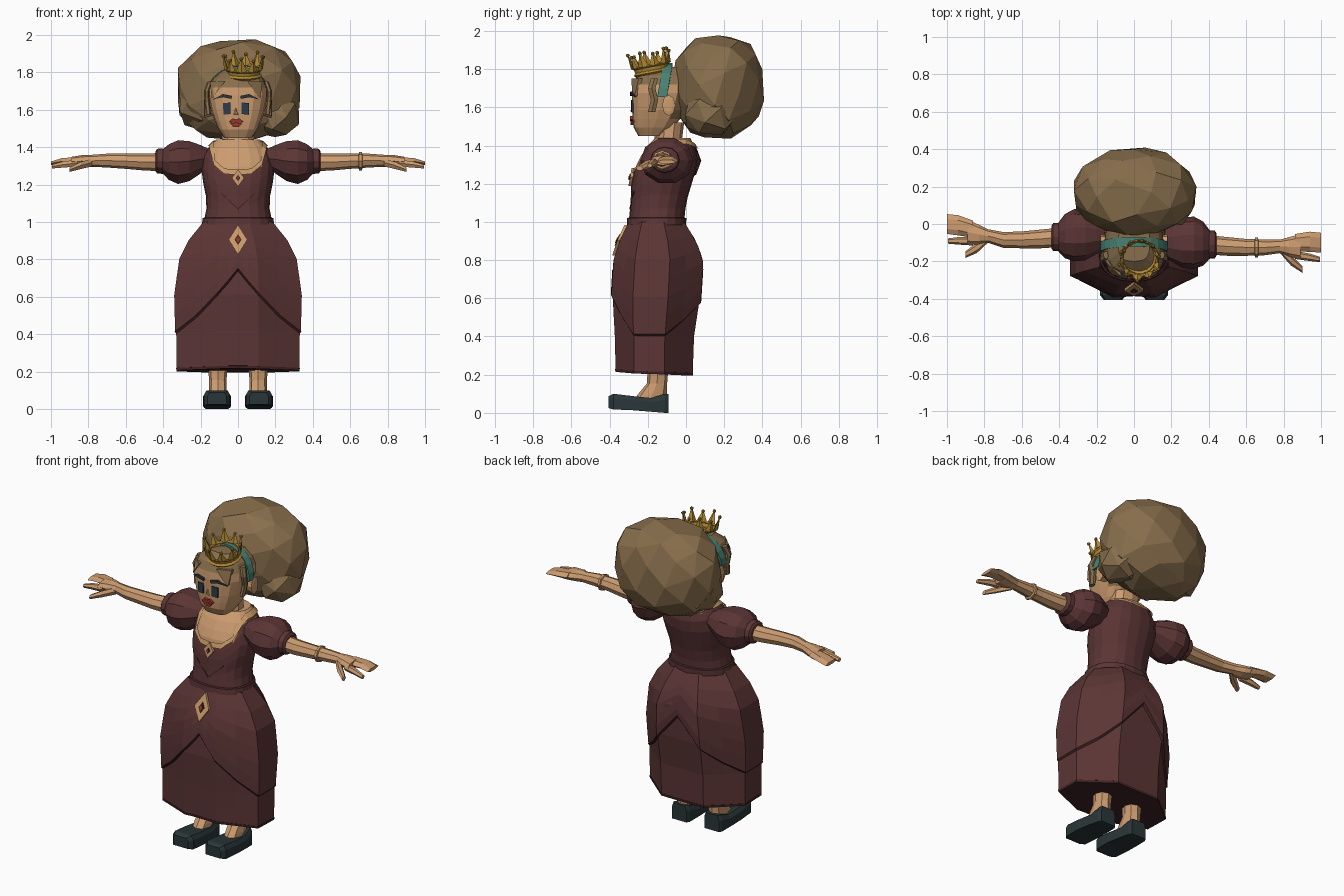
import bpy, bmesh, math, random
from math import sin, cos, pi, radians
from mathutils import Vector, Matrix

if "Cube" in bpy.data.objects:
    bpy.data.objects.remove(bpy.data.objects["Cube"])
rng = random.Random(4)


def material(name, r, g, b):
    col = [((c / 255 + 0.055) / 1.055) ** 2.4 for c in (r, g, b)] + [1]
    m = bpy.data.materials.new(name)
    m.use_nodes = True
    m.diffuse_color = col
    m.node_tree.nodes["Principled BSDF"].inputs["Base Color"].default_value = col
    return m


DRESS = material("maroon cloth", 92, 53, 53)
DARK = material("dark maroon", 66, 35, 37)
SKIN = material("skin", 204, 156, 112)
HAIR = material("brown hair", 136, 110, 76)
SHOE = material("dark leather", 42, 54, 56)
TEAL = material("teal ribbon", 72, 130, 115)
GOLD = material("gold", 178, 138, 52)
RED = material("lip red", 160, 52, 44)
EYE = material("slate eye", 46, 62, 76)
TAN = material("pale trim", 198, 154, 104)


def finish(bm, name, *mats):
    bmesh.ops.recalc_face_normals(bm, faces=bm.faces[:])
    me = bpy.data.meshes.new(name)
    bm.to_mesh(me)
    bm.free()
    for m in mats:
        me.materials.append(m)
    ob = bpy.data.objects.new(name, me)
    bpy.context.collection.objects.link(ob)
    return ob


def tube(name, rings, mat, cap=True):
    """Skin a list of equal point rings."""
    bm = bmesh.new()
    vs = [[bm.verts.new(p) for p in r] for r in rings]
    n = len(rings[0])
    for a, b in zip(vs, vs[1:]):
        for i in range(n):
            bm.faces.new((a[i], a[(i + 1) % n], b[(i + 1) % n], b[i]))
    if cap:
        bm.faces.new(vs[0])
        bm.faces.new(vs[-1])
    return finish(bm, name, mat)


def lerp(table, t):
    """Interpolate rows keyed by their first number."""
    t = min(max(t, table[0][0]), table[-1][0])
    for a, b in zip(table, table[1:]):
        if t <= b[0]:
            f = (t - a[0]) / (b[0] - a[0])
            return [u + (v - u) * f for u, v in zip(a[1:], b[1:])]


def power(v, e):
    return math.copysign(abs(v) ** e, v)


def turn_from_front(a):
    """Degrees away from the front, the same on both sides."""
    return abs((math.degrees(a) + 180) % 360 - 180)


def surf(body, a, z, off=0, cx=0):
    """Point on a body; angle 0 is the front. Rows: z, half width, front, back."""
    table, shape = body
    rx, f, b = lerp(table, z)
    if isinstance(shape, list):
        u, v = lerp(shape, turn_from_front(a))
        u = math.copysign(u, sin(a))
    else:
        u, v = power(sin(a), 2 / shape), -power(cos(a), 2 / shape)
    return (cx + (rx + off) * u, (f + b) / 2 + ((b - f) / 2 + off) * v, z)


def shell(name, body, n, low, high, rows, mat, off=(0, 0), cap=False, cx=0):
    rings = []
    for j in range(rows + 1):
        t = j / rows
        ring = []
        for i in range(n):
            a = 2 * pi * i / n
            lo, hi = (q(a) if callable(q) else q for q in (low, high))
            ring.append(surf(body, a, lo + (hi - lo) * t, off[0] + (off[1] - off[0]) * t, cx))
        rings.append(ring)
    return tube(name, rings, mat, cap)


def plate(name, body, pts, mat, off=0.006, depth=0.008):
    """Thin patch laid on the front of a body from x, z points."""
    rings = [[], []]
    for x, z in pts:
        rx, f, b = lerp(body[0], z)
        k = (1 - min(abs(x) / rx, 1) ** body[1]) ** (1 / body[1])
        y = (f + b) / 2 - (b - f) / 2 * k - off
        rings[0].append((x, y + depth, z))
        rings[1].append((x, y, z))
    return tube(name, rings, mat)


def diamond(z, w, h):
    return [(0, z - h), (w, z), (0, z + h), (-w, z)]


# Eight-sided skirt with parted overskirt
octagon = [(0, 0, -1), (45, .33, -1), (90, 1, -.52), (112.5, 1, .26), (157.5, .44, 1), (180, 0, 1)]
skirt_rows = [(0.2, .33, -.37, .037), (0.4, .335, -.377, .047), (0.6, .342, -.392, .08),
              (0.8, .315, -.38, .09), (0.9, .266, -.348, .053), (1.0, .185, -.3, -.01)]
skirt = (skirt_rows, octagon)
def part(a):
    return 0.41 + 0.34 * (1 - lerp(octagon, turn_from_front(a))[0]) ** 1.25

def hem(a):
    return 0.212 + .012 * cos(a)

shell("skirt", skirt, 16, hem, 1.0, 8, DRESS, (-.002, -.014), True)
shell("hem_edge", skirt, 16, lambda a: hem(a) - .006, lambda a: hem(a) + .008, 1, DARK, (-.001, 0), True)
shell("overskirt", skirt, 16, part, 1.0, 6, DRESS)
shell("overskirt_edge", skirt, 16, lambda a: part(a) - .012, lambda a: part(a) + .003, 1, DARK, (-.01, .003))

# Bodice, neckline and chest
torso = ([(1.0, .183, -.3, -.01), (1.1, .163, -.29, .0), (1.2, .185, -.287, .03),
          (1.3, .198, -.267, .06), (1.38, .18, -.225, .06), (1.44, .125, -.17, .03)], 2.3)
neckline = [(0, 1.275), (22, 1.28), (40, 1.335), (58, 1.425), (120, 1.43), (180, 1.4)]
def top(a):
    return lerp(neckline, turn_from_front(a))[0]

shell("chest", torso, 20, 1.15, 1.44, 6, SKIN, (-.008, -.008), True)
shell("bodice", torso, 20, 1.0, top, 6, DRESS)
shell("neckline_trim", torso, 20, lambda a: top(a) - .02, lambda a: top(a) + .006, 1, TAN, (.006, .003))
shell("waistband", torso, 20, 0.985, 1.02, 1, DRESS, (.01, .01))
shell("waistband_edge", torso, 20, 1.018, 1.024, 1, DARK, (.01, .0))
for s in (-1, 1):
    plate("bodice_seam", torso, [(0, 1.065), (s * .09, 1.15), (s * .09, 1.158), (0, 1.073)], DARK, .003, .006)

# Brooches
for label, body, z, w, h in (("chest", torso, 1.235, .033, .046), ("waist", (skirt_rows, 4), 0.905, .05, .08)):
    plate(label + "_brooch", body, diamond(z, w, h), TAN, .014, .016)
    plate(label + "_brooch_gem", body, diamond(z, w * .38, h * .36), DARK, .018, .006)
    plate(label + "_brooch_centre", body, diamond(z, w * .2, h * .2), RED, .021, .005)

# Neck and head
neck = ([(1.36, .1, -.19, .02), (1.44, .09, -.165, -.02), (1.52, .085, -.16, -.01)], 2.2)
shell("neck", neck, 10, 1.36, 1.52, 2, SKIN)
face = ([(1.45, .075, -.25, -.12), (1.5, .108, -.277, -.06), (1.58, .14, -.282, .0),
         (1.68, .162, -.284, .03), (1.75, .155, -.275, .03), (1.81, .085, -.2, .0)], 3)
head = shell("head", face, 16, 1.45, 1.81, 8, SKIN, cap=True)
head.data.materials.append(HAIR)
for f in head.data.polygons:
    if f.center.z > 1.74 or (f.center.y > -.06 and f.center.z > 1.55):
        f.material_index = 1

# Facial features
FX = -.01
for s in (-1, 1):
    def side(pts):
        return [(FX + s * x, z) for x, z in pts]
    plate("eye", face, side([(.03, 1.577), (.068, 1.573), (.07, 1.636), (.03, 1.638)]), EYE)
    plate("eyebrow", face, side([(.022, 1.674), (.07, 1.684), (.124, 1.655), (.07, 1.667), (.025, 1.658)]), SHOE, .01, .02)
    plate("temple_hair", face, side([(.06, 1.75), (.105, 1.69), (.13, 1.66), (.14, 1.75)]), HAIR, .012, .02)
    # Ears and curled side locks
    tube("ear", [[(s * r, -.09 + w * cos(a), 1.61 + h * sin(a)) for a in [k * pi / 4 for k in range(8)]]
                 for r, w, h in ((.13, .025, .04), (.178, .035, .055), (.182, .02, .035))], SKIN)
    tube("side_lock", [[(s * (x + .014 * cos(a)), y + .022 * sin(a), z) for a in [k * pi / 3 for k in range(6)]]
                       for x, y, z in ((.15, -.165, 1.75), (.168, -.18, 1.7), (.165, -.165, 1.64), (.158, -.18, 1.575))], HAIR)
plate("upper_lip", face, [(-.05, 1.535), (-.01, 1.529), (.03, 1.535), (.008, 1.554), (-.01, 1.548), (-.028, 1.554)], RED, .014, .016)
plate("lower_lip", face, [(-.046, 1.532), (-.025, 1.508), (.005, 1.508), (.026, 1.532), (-.01, 1.526)], RED, .012, .016)
tube("nose", [[(FX - .016, -.275, 1.572), (FX + .016, -.275, 1.572), (FX, -.275, 1.63)],
              [(FX - .007, -.292, 1.578), (FX + .007, -.292, 1.578), (FX, -.286, 1.595)]], SKIN)


# Faceted bun of hair
def lump(name, centre, size, count, rough):
    bm = bmesh.new()
    for i in range(count):
        z = 1 - 2 * (i + .5) / count
        a = i * 2.39996
        r = math.sqrt(1 - z * z) ** .8
        k = rng.uniform(1 - rough, 1)
        d = [q * k * w for q, w in zip((r * cos(a), r * sin(a), power(z, .85)), size)]
        bm.verts.new(Vector(centre) + Vector(d))
    bmesh.ops.convex_hull(bm, input=bm.verts[:])
    bmesh.ops.dissolve_limit(bm, angle_limit=.2, verts=bm.verts[:], edges=bm.edges[:])
    return finish(bm, name, HAIR)

lump("hair_bun", (.003, .17, 1.707), (.346, .247, .285), 54, .05)
lump("hair_lump_left", (.2, .13, 1.57), (.14, .15, .125), 20, .05)
lump("hair_lump_right", (-.18, .15, 1.63), (.155, .16, .15), 20, .05)

# Headband over the head
arc = [pi * k / 12 for k in range(13)]
tube("headband", [[(r * cos(a), -.15 + .03 * sin(a) + dy, 1.655 + (r - .003) * sin(a)) for r, dy in
                   ((.166, 0), (.18, 0), (.18, .05), (.166, .05))] for a in arc], TEAL)

# Crown, tipped forward
tilt = Matrix.Translation((.03, -.175, 1.775)) @ Matrix.Rotation(radians(11), 4, 'X')
def hoop(z, r, t):
    return [[tilt @ Vector(((r + dr) * cos(k * pi / 9), (r + dr) * sin(k * pi / 9), z + dz)) for k in range(18)]
            for dr, dz in ((0, -t), (t, 0), (0, t), (-t, 0), (0, -t))]

tube("crown_base", hoop(.008, .088, .012), GOLD, False)
tube("crown_rim", hoop(.045, .096, .008), GOLD, False)
bm = bmesh.new()
bmesh.ops.create_cone(bm, cap_ends=False, segments=18, radius1=.086, radius2=.094, depth=.045,
                      matrix=tilt @ Matrix.Translation((0, 0, .025)))
for k in range(10):
    turn = tilt @ Matrix.Rotation(2 * pi * k / 10 + .2, 4, 'Z') @ Matrix.Translation((.095, 0, .045)) @ Matrix.Rotation(.2, 4, 'Y')
    h = .075 if k % 2 else .06
    bmesh.ops.create_cone(bm, cap_ends=True, segments=4, radius1=.03, radius2=.004, depth=h,
                          matrix=turn @ Matrix.Translation((0, 0, h / 2)) @ Matrix.Diagonal((.4, 1, 1, 1)))
    bmesh.ops.create_icosphere(bm, subdivisions=1, radius=.011, matrix=turn @ Matrix.Translation((0, 0, h)))
finish(bm, "crown_spikes", GOLD)


# Arms: rings across x, with the right arm held slightly further back
def limb(name, s, rows, mat, n=8):
    rings = []
    for x, y, z, ry, rz in rows:
        y += 0 if s > 0 else .04 + .2 * max(0, x - .7)
        rings.append([(s * x, y + ry * cos(2 * pi * k / n), z + rz * sin(2 * pi * k / n)) for k in range(n)])
    return tube(name, rings, mat)

for s, label in ((1, "left_"), (-1, "right_")):
    limb(label + "puff_sleeve", s, [(.15, -.1, 1.34, .07, .05), (.2, -.1, 1.335, .1, .08), (.26, -.1, 1.325, .134, .112),
         (.32, -.1, 1.32, .14, .123), (.37, -.105, 1.32, .118, .1), (.41, -.11, 1.325, .07, .06)], DRESS, 10)
    limb(label + "cuff", s, [(.395, -.11, 1.325, .07, .06), (.402, -.11, 1.325, .076, .068), (.432, -.11, 1.325, .074, .066),
         (.44, -.11, 1.325, .062, .054)], DRESS, 12)
    limb(label + "arm", s, [(.38, -.11, 1.32, .052, .05), (.5, -.12, 1.32, .05, .045), (.6, -.125, 1.325, .045, .041),
         (.7, -.125, 1.328, .042, .037), (.78, -.12, 1.327, .036, .032), (.83, -.122, 1.325, .052, .033),
         (.89, -.122, 1.322, .068, .026)], SKIN)
    limb(label + "fingers", s, [(.86, -.1, 1.325, .046, .025), (.94, -.095, 1.324, .054, .02), (1.0, -.1, 1.314, .053, .011)], SKIN, 6)
    limb(label + "forefinger", s, [(.86, -.165, 1.315, .022, .022), (.94, -.178, 1.306, .02, .018), (.995, -.19, 1.296, .014, .012)], SKIN, 6)
    limb(label + "thumb", s, [(.78, -.135, 1.318, .02, .024), (.84, -.195, 1.302, .028, .022), (.9, -.243, 1.28, .018, .014)], SKIN, 6)

    # Legs and shoes
    leg = ([(.05, .045, -.29, -.11), (.1, .048, -.25, -.1), (.14, .045, -.205, -.1), (.26, .056, -.2, -.09)], 2.3)
    shell(label + "leg", leg, 8, .05, .26, 4, SKIN, cap=True, cx=s * .108)
    tube(label + "shoe", [[(s * .112 + w * u, y, lo + (hi - lo) * v) for u, v in
                           ((-1, 0), (1, 0), (1, .7), (.8, 1), (-.8, 1), (-1, .7))]
                          for y, w, lo, hi in ((-.405, .05, .025, .088), (-.38, .07, .018, .1), (-.28, .075, .014, .088),
                                               (-.18, .068, .006, .078), (-.11, .06, 0, .1), (-.092, .05, 0, .1))], SHOE)
limb("bracelet", 1, [(.645, -.125, 1.325, .044, .04), (.648, -.125, 1.325, .053, .049), (.662, -.125, 1.325, .053, .049),
                     (.665, -.125, 1.325, .044, .04)], TAN)
